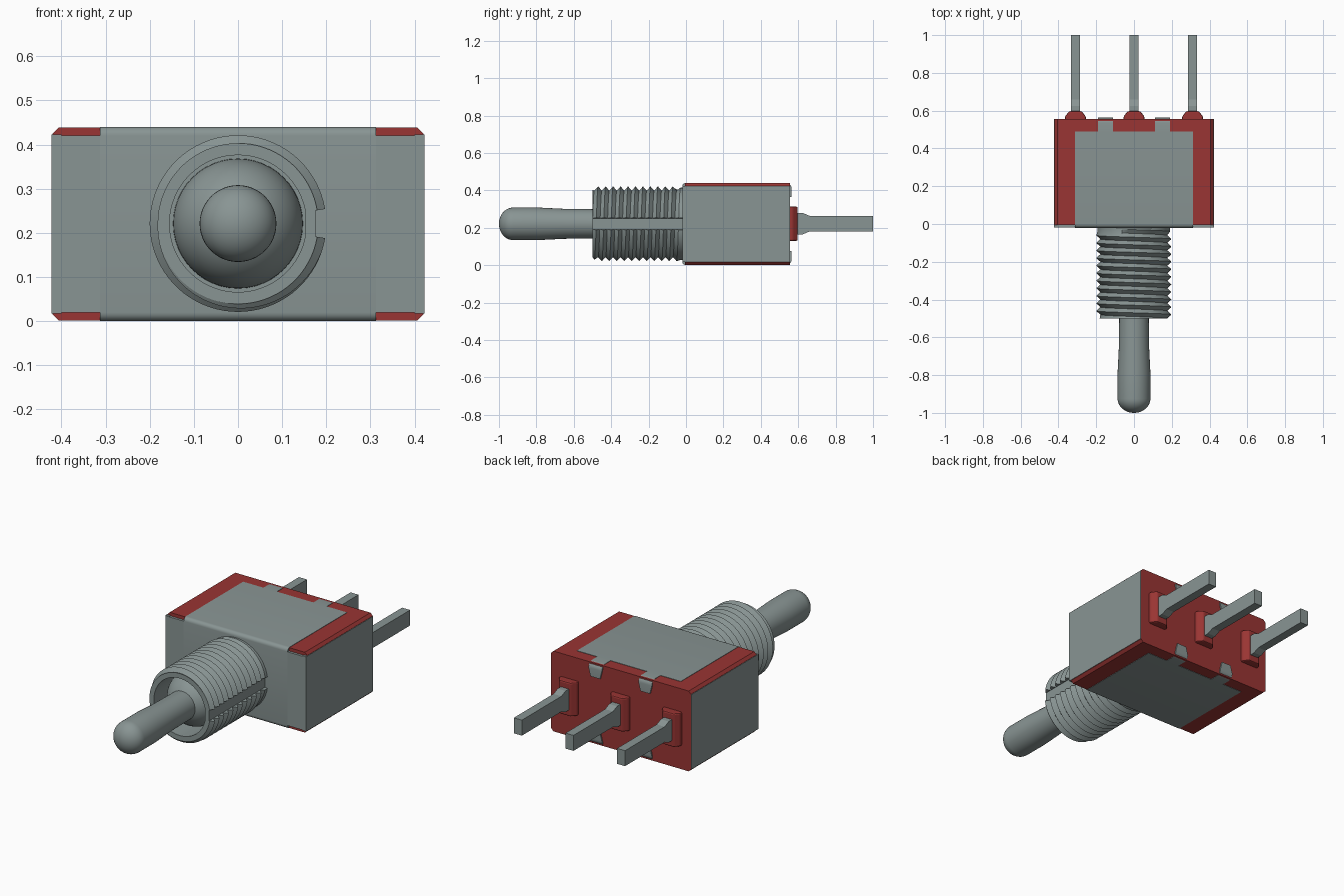
import bpy, bmesh, math

if "Cube" in bpy.data.objects:
    bpy.data.objects.remove(bpy.data.objects["Cube"], do_unlink=True)

CZ = 0.221          # height of the lever axis


def material(name, rgb):
    m = bpy.data.materials.new(name)
    m.use_nodes = True
    m.diffuse_color = (*rgb, 1)
    m.node_tree.nodes["Principled BSDF"].inputs["Base Color"].default_value = (*rgb, 1)
    return m


STEEL = material("grey metal", (0.25, 0.30, 0.295))
RED = material("red plastic", (0.32, 0.035, 0.033))


def finish(name, bm, mat, smooth=None):
    bmesh.ops.remove_doubles(bm, verts=bm.verts, dist=1e-5)
    bmesh.ops.recalc_face_normals(bm, faces=bm.faces)
    me = bpy.data.meshes.new(name)
    bm.to_mesh(me)
    bm.free()
    me.materials.append(mat)
    ob = bpy.data.objects.new(name, me)
    bpy.context.collection.objects.link(ob)
    if smooth:
        bpy.ops.object.select_all(action='DESELECT')
        ob.select_set(True)
        bpy.context.view_layer.objects.active = ob
        bpy.ops.object.shade_smooth_by_angle(angle=math.radians(smooth))
    return ob


def prism(name, pts, axis, lo, hi, mat, smooth=None):
    """Extrude a 2D outline along an axis; the outline uses the other two axes in order."""
    place = {'X': lambda a, b, c: (c, a, b),
             'Y': lambda a, b, c: (a, c, b),
             'Z': lambda a, b, c: (a, b, c)}[axis]
    bm = bmesh.new()
    ends = [[bm.verts.new(place(a, b, c)) for a, b in pts] for c in (lo, hi)]
    for ring in ends:
        bm.faces.new(ring)
    n = len(pts)
    for i in range(n):
        j = (i + 1) % n
        bm.faces.new((ends[0][i], ends[0][j], ends[1][j], ends[1][i]))
    return finish(name, bm, mat, smooth)


def rect(a0, a1, b0, b1):
    return [(a0, b0), (a1, b0), (a1, b1), (a0, b1)]


def arc(cx, cy, r, a0, a1, n=6):
    return [(cx + r * math.cos(math.radians(a0 + (a1 - a0) * i / n)),
             cy + r * math.sin(math.radians(a0 + (a1 - a0) * i / n))) for i in range(n + 1)]


# Red case with chamfered long edges
X, C, Z0, Z1 = 0.42, 0.014, 0.002, 0.438
prism("case", [(-X, Z0 + C), (-X + C, Z0), (X - C, Z0), (X, Z0 + C),
               (X, Z1 - C), (X - C, Z1), (-X + C, Z1), (-X, Z1 - C)],
      'Y', -0.006, 0.557, RED)

# Metal frame: C-shaped wrap over top, front and bottom
wrap = ([(0.49, 0.44)] + arc(0.0, 0.42, 0.02, 90, 180) + arc(0.0, 0.02, 0.02, 180, 270)
        + [(0.49, 0.0), (0.49, 0.02), (0.0, 0.02), (0.0, 0.42), (0.49, 0.42)])
prism("frame_wrap", wrap, 'X', -0.312, 0.312, STEEL, 30)
prism("front_plate", rect(-0.422, 0.422, 0.02, 0.42), 'Y', -0.0195, -0.003, STEEL)
for s, side in ((1, "left"), (-1, "right")):
    prism(side + "_side_plate", rect(*sorted((s * 0.40, s * 0.4225)), 0.017, 0.423),
          'Y', -0.019, 0.556, STEEL)

# Folded tabs that hook over the back edge, top and bottom
tab = ([(0.48, 0.44)] + arc(0.535, 0.41, 0.03, 90, 0)
       + [(0.565, 0.365), (0.55, 0.365), (0.55, 0.42), (0.48, 0.42)])
for x in (-0.15, 0.15):
    for level in ("top", "bottom"):
        pts = tab if level == "top" else [(y, 0.44 - z) for y, z in tab]
        ob = prism(("left_" if x > 0 else "right_") + level + "_tab", pts, 'X',
                   x - 0.04, x + 0.04, STEEL, 30)
        for v in ob.data.vertices:      # narrow the hooked end
            if 0.05 < v.co.z < 0.39:
                v.co.x = x + (v.co.x - x) * 0.7

# Terminals with their red seals
seal = [(-0.055, 0.55), (-0.055, 0.57), (-0.033, 0.597),
        (0.033, 0.597), (0.055, 0.57), (0.055, 0.55)]
pin = [(0.55, 0.165), (0.625, 0.165), (0.66, 0.18), (1.0, 0.18),
       (1.0, 0.264), (0.66, 0.264), (0.625, 0.279), (0.55, 0.279)]
for x, label in ((-0.31, "right"), (0, "middle"), (0.31, "left")):
    ob = prism(label + "_seal", [(x + a, b) for a, b in seal], 'Z', 0.13, 0.313, RED)
    bev = ob.modifiers.new("Bevel", 'BEVEL')
    bev.width, bev.segments = 0.007, 2
    prism(label + "_terminal", pin, 'X', x - 0.024, x + 0.024, STEEL)

# Threaded bushing: helical thread, keyway on the left side, hollow front
Y0, Y1, PITCH = -0.5, -0.015, 0.04
HALF = math.asin(0.033 / 0.2)       # half angle of the keyway
N = 72


def thread_radius(k, y):
    if y > -0.048:
        return 0.193
    r = 0.2 if k % 2 else 0.178
    return min(r, 0.182 + (y - Y0))


def bushing_column(angle, floor=None):
    rows = [(0.10, -0.35), (0.155, -0.35), (0.155, Y0)]
    for k in range(-3, 28):
        y = min(max(Y0 + PITCH * (k / 2 + angle / math.tau), Y0), Y1)
        rows.append((floor or thread_radius(k, y), y))
    return [(r * math.cos(angle), y, CZ + r * math.sin(angle)) for r, y in rows]


angles = [HALF + (math.tau - 2 * HALF) * i / N for i in range(N + 1)]
floor_r = 0.175 / math.cos(HALF)
columns = ([bushing_column(angles[0], floor_r)] + [bushing_column(a) for a in angles]
           + [bushing_column(angles[-1], floor_r)])
bm = bmesh.new()
grid = [[bm.verts.new(p) for p in col] for col in columns]
for i in range(len(grid)):
    a, b = grid[i], grid[(i + 1) % len(grid)]
    for j in range(len(a) - 1):
        bm.faces.new((a[j], a[j + 1], b[j + 1], b[j]))
bmesh.ops.dissolve_degenerate(bm, dist=1e-5, edges=bm.edges)
finish("threaded_bushing", bm, STEEL, 30)

# Lever: rounded tip, slight taper and pivot ball in one revolved profile
tip = [(0.087 * math.sin(t), -0.925 - 0.075 * math.cos(t))
       for t in [math.pi / 2 * i / 10 for i in range(11)]]
ball = [(0.147 * math.sin(t), -0.355 - 0.147 * math.cos(t))
        for t in [math.radians(32 + 58 * i / 9) for i in range(10)]]
profile = tip + [(0.087, -0.79), (0.080, -0.65)] + ball + [(0.147, -0.34), (0.0, -0.34)]
bm = bmesh.new()
verts = [bm.verts.new((r, y, CZ)) for r, y in profile]
edges = [bm.edges.new(pair) for pair in zip(verts, verts[1:])]
bmesh.ops.spin(bm, geom=verts + edges, cent=(0, 0, CZ), axis=(0, 1, 0),
               angle=math.tau, steps=48, use_merge=True)
finish("lever", bm, STEEL, 30)
